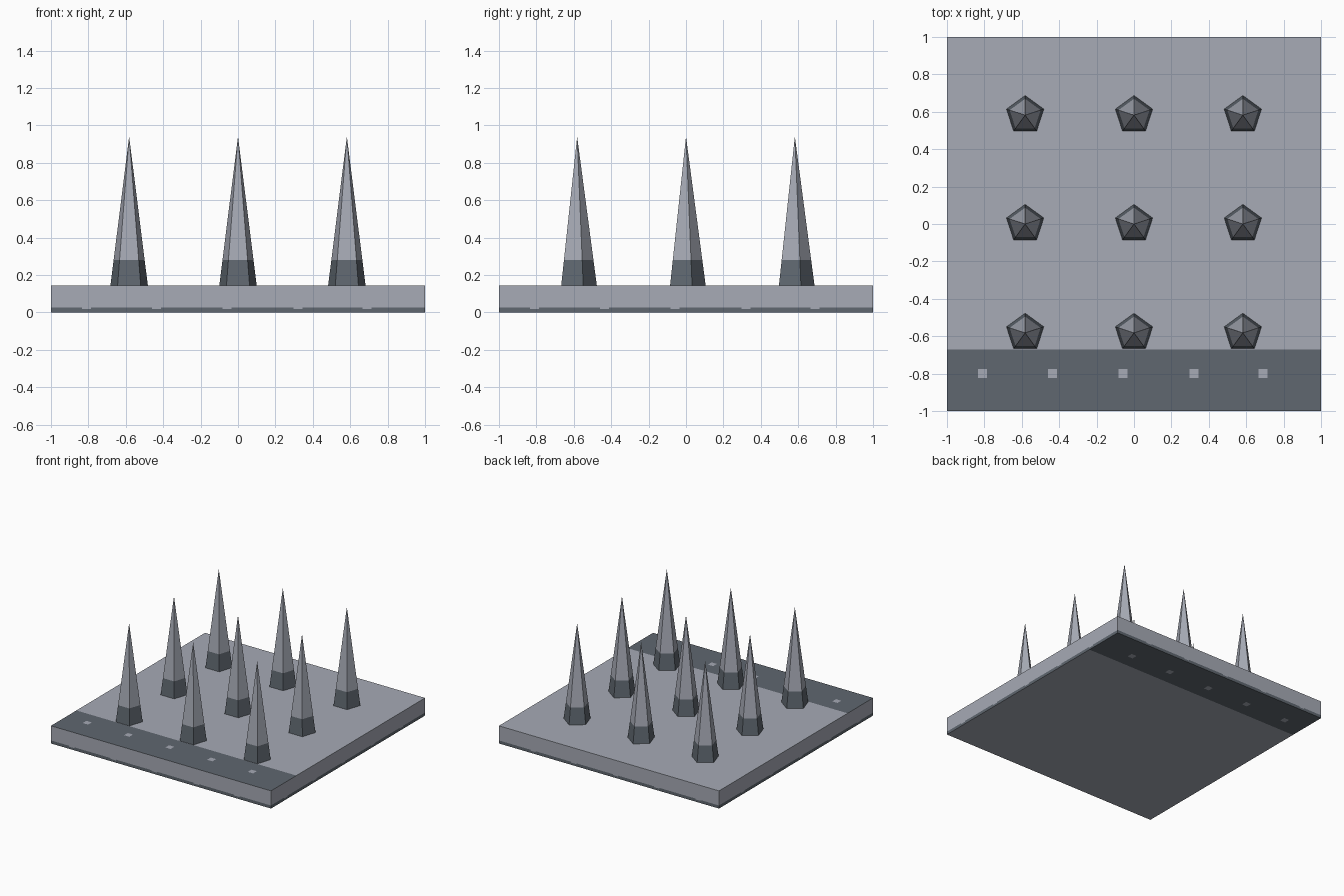
import bpy, bmesh, math
from mathutils import Vector

cube = bpy.data.objects.get("Cube")
if cube:
    bpy.data.objects.remove(cube, do_unlink=True)


def material(name, rgb):
    mat = bpy.data.materials.new(name)
    mat.use_nodes = True
    colour = (*rgb, 1.0)
    mat.diffuse_color = colour
    mat.node_tree.nodes["Principled BSDF"].inputs["Base Color"].default_value = colour
    return mat


LIGHT = material("light steel", (0.385, 0.405, 0.465))
DARK = material("dark steel", (0.115, 0.136, 0.160))

TOP = 0.145          # slab height
BAND = 0.025         # dark rim along the foot of the slab
NOTCH = 0.018        # lower edge of the light marks in the rim
STRIP = 0.67         # inner edge of the dark strips
ROW = 0.80           # rivet row
HALF = 0.024         # half a rivet
RIVETS = [-0.81, -0.435, -0.06, 0.32, 0.69]


def cut(bm, axis, value):
    normal = Vector((0, 0, 0))
    normal[axis] = 1
    geom = bm.verts[:] + bm.edges[:] + bm.faces[:]
    bmesh.ops.bisect_plane(bm, geom=geom, dist=1e-5, plane_co=normal * value, plane_no=normal)


def finish(bm, name, is_dark):
    bm.normal_update()
    for face in bm.faces:
        face.material_index = int(is_dark(face.calc_center_median(), face.normal))
    mesh = bpy.data.meshes.new(name)
    bm.to_mesh(mesh)
    bm.free()
    mesh.materials.append(LIGHT)
    mesh.materials.append(DARK)
    obj = bpy.data.objects.new(name, mesh)
    bpy.context.collection.objects.link(obj)
    return obj


def near(value, marks):
    return any(abs(value - m) < HALF for m in marks)


def slab_dark(c, n):
    if abs(n.z) > 0.5:
        # strip at the front on top, at the back underneath
        y = -c.y * n.z
        return y > STRIP and not (near(y, [ROW]) and near(c.x, RIVETS))
    along = c.x if abs(n.y) > 0.5 else c.y
    return c.z < BAND and not (c.z > NOTCH and near(along, RIVETS))


# Base slab with painted strips, rivets and rim
bm = bmesh.new()
bmesh.ops.create_cube(bm, size=2)
for v in bm.verts:
    v.co.z = TOP if v.co.z > 0 else 0
for z in (NOTCH, BAND):
    cut(bm, 2, z)
for side in (-1, 1):
    cut(bm, 1, side * STRIP)
    for x in RIVETS:
        cut(bm, 0, x + side * HALF)
        cut(bm, 1, x + side * HALF)
    for y in (-ROW, ROW):
        cut(bm, 1, y + side * HALF)
finish(bm, "base_slab", slab_dark)

# Five-sided spike with a dark foot
COLLAR, TIP, RADIUS, SPACING = 0.28, 0.94, 0.105, 0.582
bm = bmesh.new()
tip = bm.verts.new((0, 0, TIP))
ring = []
for i in range(5):
    a = math.radians(90 + i * 72)
    ring.append(bm.verts.new((RADIUS * math.cos(a), RADIUS * math.sin(a), TOP)))
for i in range(5):
    bm.faces.new((ring[i], ring[(i + 1) % 5], tip))
cut(bm, 2, COLLAR)
spike = finish(bm, "spike", lambda c, n: c.z < COLLAR)

# Three by three grid of spikes
for row in (-1, 0, 1):
    for col in (-1, 0, 1):
        obj = spike
        if row or col:
            obj = spike.copy()
            bpy.context.collection.objects.link(obj)
        obj.location = (col * SPACING, row * SPACING, 0)
